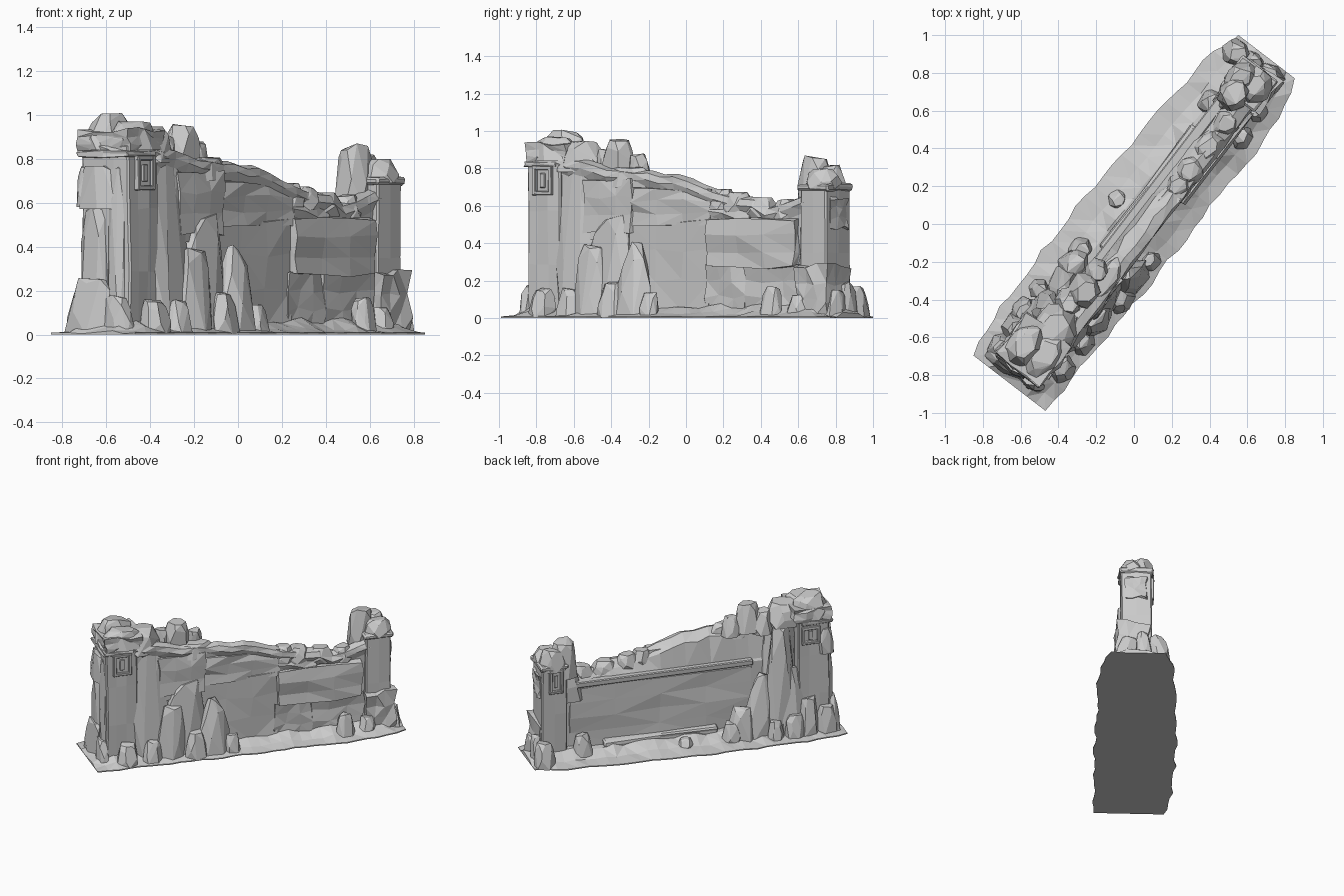
import bpy, bmesh, math, random
from mathutils import Matrix, Vector

if "Cube" in bpy.data.objects:
    bpy.data.objects.remove(bpy.data.objects["Cube"])
rng = random.Random(7)
TURN = Matrix.Rotation(math.radians(52.5), 4, 'Z')   # the wall runs diagonally

stone = bpy.data.materials.new("pale_grey_stone")
stone.use_nodes = True
GREY = (0.6, 0.6, 0.6, 1)
stone.diffuse_color = GREY
stone.node_tree.nodes["Principled BSDF"].inputs["Base Color"].default_value = GREY


def jit(a):
    return rng.uniform(-a, a)


def finish(name, bm, bevel=0):
    """Local axes: u along the wall, v toward its front face (mirrored to y)."""
    bmesh.ops.recalc_face_normals(bm, faces=bm.faces)
    me = bpy.data.meshes.new(name)
    bm.to_mesh(me)
    bm.free()
    me.materials.append(stone)
    ob = bpy.data.objects.new(name, me)
    bpy.context.collection.objects.link(ob)
    ob.matrix_world = TURN
    if bevel:
        mod = ob.modifiers.new("worn_edges", 'BEVEL')
        mod.width, mod.segments = bevel, 1
    return ob


def P(u, v, z):
    return Vector((u, -v, max(z, 0)))


def rock(name, u, v, z, ru, rv, h, lean=(0, 0), sides=7, top=0.4):
    """Faceted boulder: hull of jittered, shrinking rings."""
    bm = bmesh.new()
    for f, s in ((0, 1), (0.4, 0.97), (0.78, (1 + top) / 2), (1, top)):
        spin = jit(0.4)
        for i in range(sides):
            a = math.tau * i / sides + spin + jit(0.2)
            r = s * rng.uniform(0.88, 1.1)
            bm.verts.new(P(u + lean[0] * f + ru * r * math.cos(a),
                           v + lean[1] * f + rv * r * math.sin(a),
                           z + h * f - rng.uniform(0, 0.13) * h * (f > 0)))
    res = bmesh.ops.convex_hull(bm, input=bm.verts)
    junk = [g for g in res["geom_interior"] if isinstance(g, bmesh.types.BMVert)]
    bmesh.ops.delete(bm, geom=junk, context='VERTS')
    bmesh.ops.dissolve_limit(bm, angle_limit=0.16, verts=bm.verts, edges=bm.edges)
    return finish(name, bm)


def block(name, u, v, z, rough=0.0, cuts=0, bevel=0):
    """Box from (low, high) ranges, optionally chipped into facets."""
    bm = bmesh.new()
    bmesh.ops.create_cube(bm, size=1)
    if cuts:
        bmesh.ops.subdivide_edges(bm, edges=bm.edges, cuts=cuts, use_grid_fill=True)
    for w in bm.verts:
        p = [r[0] + (c + 0.5) * (r[1] - r[0]) + jit(rough)
             for r, c in zip((u, v, z), w.co)]
        w.co = P(*p)
    if cuts and not bevel:
        bmesh.ops.triangulate(bm, faces=bm.faces)
    return finish(name, bm, bevel)


def loft(name, stations):
    """Closed sections [(u, v, z), ...] joined along the wall, ends capped."""
    bm = bmesh.new()
    rings = [[bm.verts.new(P(*p)) for p in s] for s in stations]
    n = len(rings[0])
    for a, b in zip(rings, rings[1:]):
        for i in range(n):
            bm.faces.new((a[i], a[(i + 1) % n], b[(i + 1) % n], b[i]))
    bm.faces.new(rings[0])
    bm.faces.new(rings[-1])
    bmesh.ops.triangulate(bm, faces=[f for f in bm.faces if len(f.verts) == 4])
    return finish(name, bm)


def interp(table, x):
    for (x0, y0), (x1, y1) in zip(table, table[1:]):
        if x <= x1:
            return y0 + (y1 - y0) * (x - x0) / (x1 - x0)
    return table[-1][1]


# Ground strip with a ragged outline, mounded under the wall
BACK = [(-1.07, -.25), (-.8, -.29), (-.3, -.3), (.5, -.26), (.95, -.23), (1.13, -.17)]
FRONT = [(-1.07, .23), (-.6, .25), (.4, .27), (.7, .29), (.95, .27), (1.13, .205)]
strips = []
COUNT = 30
for k in range(COUNT + 1):
    u = -1.07 + 2.2 * k / COUNT
    w = 0.014 if 0 < k < COUNT else 0
    b, f = interp(BACK, u) + jit(w), interp(FRONT, u) + jit(w)
    m = 0.6 if w else 0.15
    strips.append([(u, b, 0), (u, b, .008), (u, b * .6, .04 * m + jit(.01)),
                   (u, b * .3, .11 * m + jit(.015)), (u, f * .45, .11 * m + jit(.015)),
                   (u, f * .72, .045 * m + jit(.012)), (u, f, .008), (u, f, 0)])
loft("rocky_ground", strips)

# Main wall with a broken, sinking crest that overhangs the front
CREST = [(-.8, .88), (-.6, .84), (-.45, .81), (-.18, .785), (.08, .755), (.2, .71),
         (.33, .665), (.52, .655), (.64, .6), (.75, .62), (.9, .67)]
wall = []
for k in range(20):
    u = -.8 + 1.7 * k / 19
    t = interp(CREST, u) + jit(.008)
    wall.append([(u, -.03, 0), (u, -.03, .53), (u, -.02, .545),
                 (u, .01 + jit(.012), t - .05), (u, .065 + jit(.012), t),
                 (u, .115 + jit(.01), t - .015), (u, .128 + jit(.01), t - .05),
                 (u, .105, t - .1), (u, .1, .4), (u, .1, 0)])
loft("main_wall", wall)

# Large worn facing slabs on the front
for i, (u0, u1, z0, z1, v1) in enumerate((
        (-.28, .25, .5, .69, .12), (-.3, .24, .04, .52, .118), (.25, .84, .27, .53, .145),
        (.22, .49, .03, .28, .118), (.48, .86, .03, .28, .122),
        (.25, .52, .5, .6, .122), (-.6, -.27, .46, .74, .125))):
    block(f"facing_slab_{i + 1}", (u0, u1), (.03, v1), (z0, z1), .011, 2)

# Chunks lying along the broken crest
for i, (u, ru, lift) in enumerate(((-.33, .17, 0), (.3, .08, .005), (.4, .09, .005),
                                   (.56, .11, 0), (.72, .08, .015))):
    rock(f"crest_chunk_{i + 1}", u, .065, interp(CREST, u) - .1 + lift,
         ru, .07, .11, top=.6)

# Back rail, sill and sunken panel
block("back_rail", (-.46, .86), (-.058, 0), (.515, .555), .002, 0, .006)
block("back_sill", (-.2, .6), (-.075, 0), (.03, .1), .009, 1, .01)
block("back_panel", (-.45, .84), (-.036, 0), (.06, .5), .007, 3)


def window(name, side, u, v, z, w, h):
    """Four raised bars framing an opening on a front or back face."""
    t = .022
    d = (v - .03, v + .018) if side > 0 else (v - .018, v + .03)
    for part, us, zs in (("left", (u - w, u - w + t), (z - h, z + h)),
                         ("right", (u + w - t, u + w), (z - h, z + h)),
                         ("sill", (u - w, u + w), (z - h, z - h + t)),
                         ("lintel", (u - w, u + w), (z + h - t, z + h))):
        block(f"{name}_{part}", us, d, zs, .002, 0, .003)
    block(name + "_shutter", (u - w / 4, u + w / 4), (v - .01, v + .009 * side + .003),
          (z - h * .5, z + h * .5), 0, 0, .003)


# Tall tower
block("tall_tower_body", (-.975, -.755), (-.15, .125), (0, .86), .006, 2, .008)
block("tall_tower_ledge", (-.995, -.78), (-.16, .128), (.805, .835), .006, 1, .008)
block("tall_tower_head", (-.985, -.72), (-.16, .132), (.83, .93), .012, 2)
rock("tall_tower_crown_front", -.84, .05, .84, .155, .1, .13, sides=8, top=.6)
rock("tall_tower_crown_back", -.86, -.065, .84, .14, .105, .17, sides=8, top=.5)
rock("tall_tower_crown_inner", -.7, .01, .78, .14, .13, .17, sides=8, top=.6)
window("tall_tower_front_window", 1, -.865, .125, .735, .065, .078)
window("tall_tower_back_window", -1, -.84, -.15, .73, .065, .065)
rock("end_bulge", -.975, -.05, .57, .05, .115, .2, top=.65)
rock("end_bulge_side", -.95, -.13, .58, .06, .05, .2, top=.6)
rock("end_rib_wide", -.965, -.07, 0, .05, .085, .6, top=.8)
rock("end_rib_narrow", -.965, .05, 0, .035, .05, .78, top=.8)

# Draped rock buttress beside the tall tower, front and back
rock("buttress_core", -.64, 0, 0, .15, .13, .9, (-.04, 0), 9, .65)
rock("buttress_front", -.62, .11, 0, .15, .06, .82, (-.06, -.03), 7, .5)
rock("buttress_back", -.62, -.11, 0, .12, .07, .82, (-.03, .03), 7, .5)
rock("buttress_back_low", -.72, -.14, 0, .11, .07, .5, (0, .04))
rock("buttress_upper", -.56, .06, .42, .11, .075, .44, (-.07, 0), 7, .5)

# Short tower
block("short_tower_body", (.87, 1.05), (-.075, .135), (0, .7), .004, 1, .008)
block("short_tower_foot", (.865, 1.075), (-.06, .165), (0, .28), .016, 2)
block("short_tower_collar", (.86, 1.06), (-.085, .145), (.68, .72), .006, 1, .01)
rock("short_tower_cap_outer", .975, .06, .69, .1, .095, .11, top=.6)
rock("short_tower_cap_back", .95, -.02, .67, .11, .08, .15, top=.6)
rock("short_tower_peak", .87, .0, .6, .095, .08, .27, top=.72)
rock("short_tower_shoulder", .82, .0, .42, .09, .08, .3, (.04, 0))
window("short_tower_back_window", -1, .95, -.075, .6, .05, .09)
block("short_tower_end_ledge", (1.0, 1.063), (-.04, .1), (.48, .64), .012, 2)

# Boulders: u, v, base z, radii, height
BOULDERS = {
    "crest_boulder": ((-.44, 0, .76, .1, .085, .2), (-.32, -.01, .74, .07, .06, .14),
                      (-.54, -.03, .74, .08, .07, .17)),
    "front_boulder": ((-.36, .2, 0, .08, .06, .2), (-.1, .2, 0, .06, .045, .14),
                      (.71, .185, 0, .065, .055, .17), (-.84, .18, 0, .08, .06, .16),
                      (-.66, .18, 0, .075, .055, .16), (.87, .17, 0, .06, .045, .13)),
    "end_boulder": ((-1.0, -.09, 0, .055, .13, .26), (-.99, .08, 0, .05, .08, .18),
                    (-.95, -.18, 0, .08, .055, .2), (1.05, -.13, 0, .075, .075, .18),
                    (1.08, .1, 0, .045, .07, .15), (1.07, -.03, 0, .05, .06, .2)),
    "back_boulder": ((-.36, -.13, 0, .1, .075, .25), (-.28, -.15, 0, .07, .06, .15),
                     (.05, -.16, .01, .055, .045, .07), (.76, -.09, 0, .07, .05, .18),
                     (-.72, -.2, 0, .08, .055, .18), (-.82, -.18, 0, .08, .06, .28),
                     (-.58, -.2, 0, .06, .05, .14)),
}
for name, rows in BOULDERS.items():
    for i, row in enumerate(rows):
        rock(f"{name}_{i + 1}", *row, lean=(0, -.02 if row[1] > 0 else .02),
             sides=6, top=.62)

# Broad slabs leaning against the wall
rock("leaning_slab_front", -.44, .13, 0, .17, .065, .59, (.05, -.02), 6, .5)
rock("leaning_slab_low", -.53, .16, 0, .1, .065, .42, (.02, -.02), 6, .65)
rock("leaning_slab_pointed", -.225, .17, 0, .115, .08, .41, (0, -.03), 6, .3)
rock("leaning_slab_back", -.47, -.12, 0, .11, .07, .47, (-.04, .04), 6, .4)
